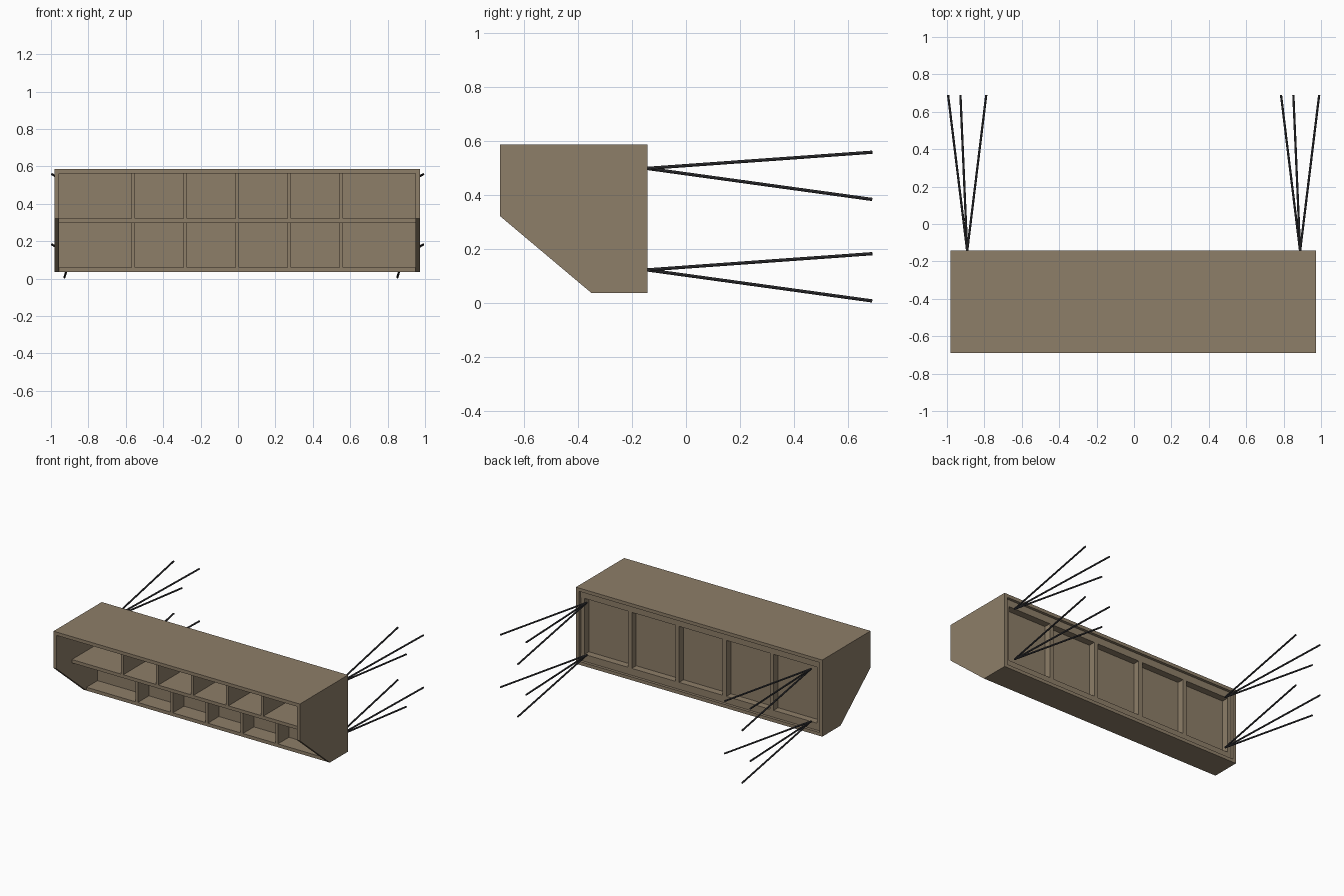
import bpy, bmesh
from mathutils import Vector

if "Cube" in bpy.data.objects:
    bpy.data.objects.remove(bpy.data.objects["Cube"])


def material(name, rgb):
    m = bpy.data.materials.new(name)
    m.diffuse_color = (*rgb, 1)
    m.use_nodes = True
    m.node_tree.nodes["Principled BSDF"].inputs["Base Color"].default_value = m.diffuse_color
    return m


WOOD = material("wood", (0.27, 0.21, 0.14))
STEEL = material("dark_steel", (0.045, 0.045, 0.05))
CX = -0.004                      # cabinet centre line
HW, T = 0.978, 0.024             # half width, board thickness
Y0, YM, Y1, YB = -0.69, -0.515, -0.35, -0.143   # front, shelf front, base front, back
Z0, ZM, Z1 = 0.036, 0.322, 0.586


def finish(name, bm, mat):
    bmesh.ops.recalc_face_normals(bm, faces=bm.faces)
    me = bpy.data.meshes.new(name)
    bm.to_mesh(me)
    bm.free()
    ob = bpy.data.objects.new(name, me)
    bpy.context.collection.objects.link(ob)
    me.materials.append(mat)
    return ob


def prism(name, profile, xa, xb, mat=WOOD):
    """Extrude a (y, z) profile along x."""
    bm = bmesh.new()
    face = bm.faces.new([bm.verts.new((xa, y, z)) for y, z in profile])
    ext = bmesh.ops.extrude_face_region(bm, geom=[face])
    moved = [v for v in ext["geom"] if isinstance(v, bmesh.types.BMVert)]
    bmesh.ops.translate(bm, verts=moved, vec=(xb - xa, 0, 0))
    return finish(name, bm, mat)


def board(name, xa, xb, ya, yb, za, zb):
    return prism(name, [(ya, za), (yb, za), (yb, zb), (ya, zb)], CX + xa, CX + xb)


def rod(name, a, b, r=0.006):
    a, b = Vector(a), Vector(b)
    d = b - a
    bm = bmesh.new()
    bmesh.ops.create_cone(bm, cap_ends=True, segments=8, radius1=r, radius2=r, depth=d.length)
    bm.transform(d.to_track_quat('Z', 'Y').to_matrix().to_4x4())
    bmesh.ops.translate(bm, verts=bm.verts, vec=(a + b) / 2)
    return finish(name, bm, STEEL)


# Side panels with sloped lower front
side = [(Y0, Z1), (YB, Z1), (YB, Z0), (Y1, Z0), (Y0, ZM)]
prism("side_panel_left", side, CX - HW, CX - HW + T)
prism("side_panel_right", side, CX + HW - T, CX + HW)

# Horizontal boards and back panel
IW = HW - T
FB, FF = YB - 0.02, YB - 0.07    # back frame: rear and front planes
board("top_panel", -IW, IW, Y0, YB, Z1 - T, Z1)
board("bottom_panel", -IW, IW, Y1, YB, Z0, Z0 + T)
board("middle_shelf", -IW, IW, YM, FF, ZM - T, ZM)
board("back_panel", -IW, IW, FF - 0.012, FF, Z0 + T, Z1 - T)

# Compartment dividers, upper row set forward of the lower row
for i in range(5):
    x = (i - 2) * 0.278
    board(f"upper_divider_{i}", x - 0.01, x + 0.01, YM, FF - 0.012, ZM, Z1 - T)
    board(f"lower_divider_{i}", x - 0.01, x + 0.01, Y1, FF - 0.012, Z0 + T, ZM - T)

# Recessed frame of rails and studs on the back
RH = 0.05
board("back_rail_top", -IW, IW, FF, FB, Z1 - T - RH, Z1 - T)
board("back_rail_bottom", -IW, IW, FF, FB, Z0 + T, Z0 + T + RH)
for i in range(6):
    x = (i - 2.5) * 0.3755
    board(f"back_stud_{i}", x - 0.015, x + 0.015, FF, FB, Z0 + T + RH, Z1 - T - RH)

# Four clusters of three splayed anchor rods
for sx, x in (("left", -0.892), ("right", 0.888)):
    for sz, z in (("lower", 0.122), ("upper", 0.498)):
        for k, (dx, dz) in enumerate(((-0.102, 0.06), (-0.036, -0.115), (0.102, 0.06))):
            rod(f"anchor_rod_{sx}_{sz}_{k}", (x, YB - 0.002, z), (x + dx, 0.69, z + dz))
